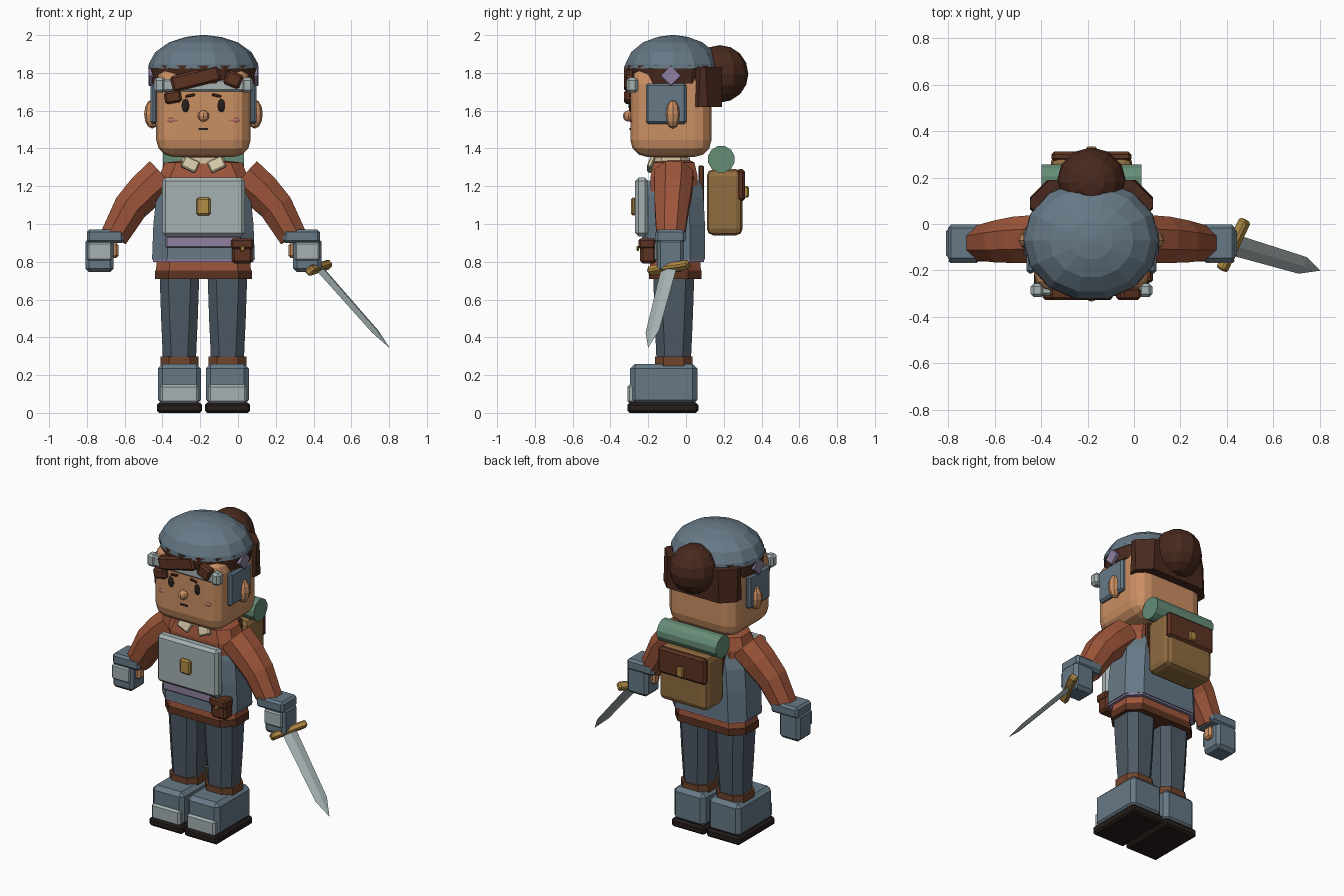
import bpy, bmesh, math
from mathutils import Vector, Matrix, Euler

if "Cube" in bpy.data.objects:
    bpy.data.objects.remove(bpy.data.objects["Cube"])

CX = -0.183  # body centre line (the sword pushes the body off centre)
PALETTE = dict(steel="667885", silver="a3afb0", rust="9c563d", brown="5c3626", hair="4a2d23",
               skin="c98e63", tan="8e6c42", green="668c77", cloth="4f5a65", gold="b08a45",
               lilac="8d7f9e", dark="2a2320", cream="d2c6a4", blush="c4776a", boot_cuff="6e4630")
MATS = {}


def mat(key):
    if key not in MATS:
        m = bpy.data.materials.new(key)
        h = PALETTE[key]
        m.diffuse_color = [(int(h[i:i + 2], 16) / 255) ** 2.2 for i in (0, 2, 4)] + [1]
        m.use_nodes = True
        m.node_tree.nodes["Principled BSDF"].inputs["Base Color"].default_value = m.diffuse_color
        MATS[key] = m
    return MATS[key]


def finish(name, bm, color):
    bmesh.ops.recalc_face_normals(bm, faces=bm.faces)
    me = bpy.data.meshes.new(name)
    bm.to_mesh(me)
    bm.free()
    ob = bpy.data.objects.new(name, me)
    me.materials.append(mat(color))
    bpy.context.collection.objects.link(ob)
    return ob


def box(name, c, size, color, bevel=0.01, rot=(0, 0, 0), seg=1):
    bm = bmesh.new()
    bmesh.ops.create_cube(bm, size=1, matrix=Matrix.Diagonal((*size, 1)))
    if bevel:
        bmesh.ops.bevel(bm, geom=bm.edges[:], offset=bevel, segments=seg, profile=0.5, affect='EDGES')
    R = Euler([math.radians(a) for a in rot]).to_matrix().to_4x4()
    bmesh.ops.transform(bm, matrix=Matrix.Translation(c) @ R, verts=bm.verts)
    return finish(name, bm, color)


def ball(name, c, r, color, u=10, v=7):
    bm = bmesh.new()
    bmesh.ops.create_uvsphere(bm, u_segments=u, v_segments=v, radius=1,
                              matrix=Matrix.Translation(c) @ Matrix.Diagonal((*r, 1)))
    return finish(name, bm, color)


def loft(name, rings, color):
    bm = bmesh.new()
    vs = [[bm.verts.new(p) for p in r] for r in rings]
    n = len(vs[0])
    for a, b in zip(vs, vs[1:]):
        for i in range(n):
            j = (i + 1) % n
            bm.faces.new((a[i], a[j], b[j], b[i]))
    bm.faces.new(vs[0])
    bm.faces.new(vs[-1])
    return finish(name, bm, color)


def octo(x, y, z, hx, hy, c):
    """Rectangle with cut corners, lying flat."""
    q = [(hx, hy - c), (hx - c, hy), (c - hx, hy), (-hx, hy - c),
         (-hx, c - hy), (c - hx, -hy), (hx - c, -hy), (hx, c - hy)]
    return [(x + a, y + b, z) for a, b in q]


def ell(x, y, z, rx, ry, n):
    return [(x + rx * math.cos(2 * math.pi * i / n), y + ry * math.sin(2 * math.pi * i / n), z) for i in range(n)]


def limb(name, pts, radii, color, n=8):
    rings = []
    pts = [Vector(p) for p in pts]
    for i, p in enumerate(pts):
        t = (pts[min(i + 1, len(pts) - 1)] - pts[max(i - 1, 0)]).normalized()
        w = Vector((0, 1, 0))
        u = w.cross(t).normalized()
        w = t.cross(u)
        rings.append([p + radii[i] * (u * math.cos(a) + w * math.sin(a))
                      for a in [2 * math.pi * (k + .5) / n for k in range(n)]])
    return loft(name, rings, color)


for s, side in ((-1, "left"), (1, "right")):
    X = lambda d: CX + s * d
    # boots and legs
    bx = X(0.127)
    box(side + "_sole", (bx, -0.122, 0.027), (0.24, 0.375, 0.054), "dark", 0.012)
    box(side + "_boot", (bx, -0.118, 0.152), (0.228, 0.356, 0.216), "steel", 0.025)
    box(side + "_toe_cap", (bx, -0.283, 0.1), (0.205, 0.055, 0.1), "silver", 0.012)
    loft(side + "_trouser_cuff", [octo(bx, -0.065, z, 0.1, 0.1, 0.045) for z in (0.24, 0.298)], "boot_cuff")
    loft(side + "_leg", [octo(bx, -0.065, z, h, h + 0.004, 0.045)
                         for z, h in ((0.25, 0.086), (0.5, 0.097), (0.76, 0.106))], "cloth")
    # sleeves with elbow patches
    limb(side + "_sleeve", [(X(0.215), -0.065, 1.255), (X(0.305), -0.068, 1.175), (X(0.385), -0.075, 1.09),
                            (X(0.475), -0.082, 0.93)], [0.112, 0.108, 0.098, 0.08], "rust")
    box(side + "_elbow_patch", (X(0.322), -0.075, 1.08), (0.03, 0.09, 0.075), "green", 0.005, (0, s * 40, 0))
    # gauntlets
    box(side + "_gauntlet_cuff", (X(0.52), -0.082, 0.935), (0.195, 0.158, 0.072), "steel", 0.014)
    box(side + "_gauntlet", (X(0.55), -0.082, 0.835), (0.15, 0.145, 0.18), "steel", 0.02)
    box(side + "_knuckle_plate", (X(0.55), -0.158, 0.855), (0.13, 0.02, 0.095), "silver", 0.008)
    box(side + "_thumb", (X(0.47), -0.085, 0.86), (0.04, 0.06, 0.08), "skin", 0.012)
    # collar and pack straps
    box(side + "_collar", (X(0.07), -0.185, 1.315), (0.085, 0.025, 0.065), "cream", 0.006, (-20, s * -25, 0))
    box(side + "_pack_strap", (X(0.13), 0.08, 1.2), (0.05, 0.03, 0.22), "brown", 0.006)
    # cheek guards, ears and face
    box(side + "_cheek_guard", (X(0.262), -0.105, 1.637), (0.036, 0.215, 0.215), "steel", 0.012)
    ball(side + "_ear", (X(0.272), -0.07, 1.582), (0.042, 0.04, 0.077), "skin", 8, 6)
    ball(side + "_eye", (X(0.095), -0.294, 1.627), (0.022, 0.01, 0.035), "dark")
    ball(side + "_blush", (X(0.16), -0.286, 1.55), (0.036, 0.012, 0.015), "blush")
    box(side + "_eyebrow", (X(0.07), -0.297, 1.68), (0.05, 0.012, 0.014), "hair", 0.003, (0, s * 12, 0))
    # visor arms
    box(side + "_visor_boss", (X(0.232), -0.285, 1.735), (0.06, 0.06, 0.08), "silver", 0.014)
    box(side + "_helmet_gusset", (X(0.274), -0.08, 1.785), (0.035, 0.08, 0.08), "lilac", 0.004, (45, 0, 0))

# tunic, vest and hem
loft("tunic_hem", [octo(CX, -0.057, z, h, d, 0.07) for z, h, d in
                   ((0.71, 0.256, 0.138), (0.755, 0.256, 0.138))], "brown")
loft("tunic_skirt", [octo(CX, -0.057, z, h, d, 0.07) for z, h, d in
                     ((0.75, 0.252, 0.136), (0.83, 0.245, 0.132))], "rust")
loft("vest_trim", [octo(CX, -0.057, z, 0.266, 0.152, 0.07) for z in (0.8, 0.815)], "lilac")
loft("vest", [octo(CX, -0.057, z, h, d, 0.08) for z, h, d in
              ((0.812, 0.272, 0.158), (1.0, 0.265, 0.157), (1.14, 0.25, 0.15), (1.23, 0.222, 0.14))], "steel")
loft("tunic_shoulders", [octo(CX, -0.063, z, h, d, 0.06) for z, h, d in
                         ((1.1, 0.235, 0.125), (1.25, 0.235, 0.125), (1.325, 0.205, 0.108), (1.335, 0.12, 0.09))], "rust")
loft("neck_band", [octo(CX, -0.08, z, 0.115, 0.1, 0.05) for z in (1.32, 1.352)], "cream")
loft("neck", [octo(CX, -0.08, z, 0.1, 0.09, 0.04) for z in (1.33, 1.38)], "skin")

# chest plate, sash and pouch
box("chest_plate", (CX, -0.235, 1.09), (0.44, 0.07, 0.31), "silver", 0.018)
box("chest_clasp", (CX, -0.278, 1.093), (0.076, 0.028, 0.095), "gold", 0.01)
box("sash", (CX, -0.215, 0.905), (0.4, 0.035, 0.06), "lilac", 0.006)
box("pouch", (0.023, -0.2, 0.85), (0.11, 0.085, 0.12), "brown", 0.014)
box("pouch_flap", (0.023, -0.207, 0.895), (0.118, 0.09, 0.055), "brown", 0.01)
box("pouch_clasp", (0.023, -0.255, 0.87), (0.022, 0.012, 0.025), "gold", 0.003)

# backpack
box("backpack", (CX, 0.205, 1.115), (0.35, 0.19, 0.35), "tan", 0.035, seg=2)
box("backpack_flap", (CX, 0.29, 1.205), (0.345, 0.045, 0.17), "brown", 0.014)
box("backpack_clasp", (CX, 0.32, 1.17), (0.045, 0.025, 0.06), "gold", 0.006)
limb("bedroll", [(CX - 0.215, 0.187, 1.343), (CX + 0.215, 0.187, 1.343)], [0.072, 0.072], "green", 12)

# head
box("head", (CX, -0.08, 1.595), (0.5, 0.43, 0.48), "skin", 0.09, seg=3)
ball("nose", (CX, -0.304, 1.572), (0.031, 0.03, 0.03), "skin", 8, 6)
box("mouth", (CX, -0.295, 1.502), (0.05, 0.01, 0.01), "dark", 0)

# hair
loft("hair_band", [ell(CX, -0.07, z, rx, ry, 16) for z, rx, ry in
                   ((1.745, 0.278, 0.25), (1.84, 0.288, 0.257))], "hair")
loft("back_hair", [octo(CX, 0.09, z, 0.265, 0.1, c) for z, c in ((1.62, 0.075), (1.83, 0.085))], "hair")
ball("hair_bun", (CX, 0.18, 1.795), (0.15, 0.15, 0.152), "hair", 12, 8)
for name, x, z, w, h, r in (("wide", -0.225, 1.77, 0.26, 0.085, -14), ("low", -0.345, 1.672, 0.09, 0.065, -10),
                            ("small", -0.025, 1.765, 0.09, 0.08, 22)):
    box(name + "_fringe", (x, -0.3, z), (w, 0.055, h), "brown", 0.012, (0, r, 0))

# helmet and visor band
loft("helmet", [ell(CX, -0.07, z, 0.293 * k, 0.26 * k, 14) for z, k in
                ((1.822, 1), (1.85, 0.985), (1.91, 0.87), (1.962, 0.62), (1.99, 0.32), (2.0, 0.05))], "steel")
box("visor_band", (CX, -0.285, 1.735), (0.46, 0.045, 0.065), "silver", 0.01)

# sword: local axes are blade length d, guard width g, thickness t
o = Vector((0.428, -0.09, 0.768))
tip = Vector((0.8, -0.2, 0.347))
L = (tip - o).length
d = (tip - o) / L
g = Vector((0.105, 0.215, 0.03))
g = (g - d * g.dot(d)).normalized()
t = d.cross(g)


def diamond(a, w, h):
    return [o + d * a + g * w, o + d * a + t * h, o + d * a - g * w, o + d * a - t * h]


loft("sword_blade", [diamond(0, 0.047, 0.015), diamond(L * 0.8, 0.04, 0.011), diamond(L, 0.001, 0.001)], "silver")
M = Matrix((g, t, d)).transposed().to_4x4()
for name, a, size, color in (("sword_guard", 0, (0.24, 0.05, 0.042), "gold"),
                             ("sword_grip", -0.09, (0.035, 0.035, 0.17), "brown")):
    ob = box(name, (0, 0, 0), size, color, 0.009)
    ob.matrix_world = Matrix.Translation(o + d * a) @ M
